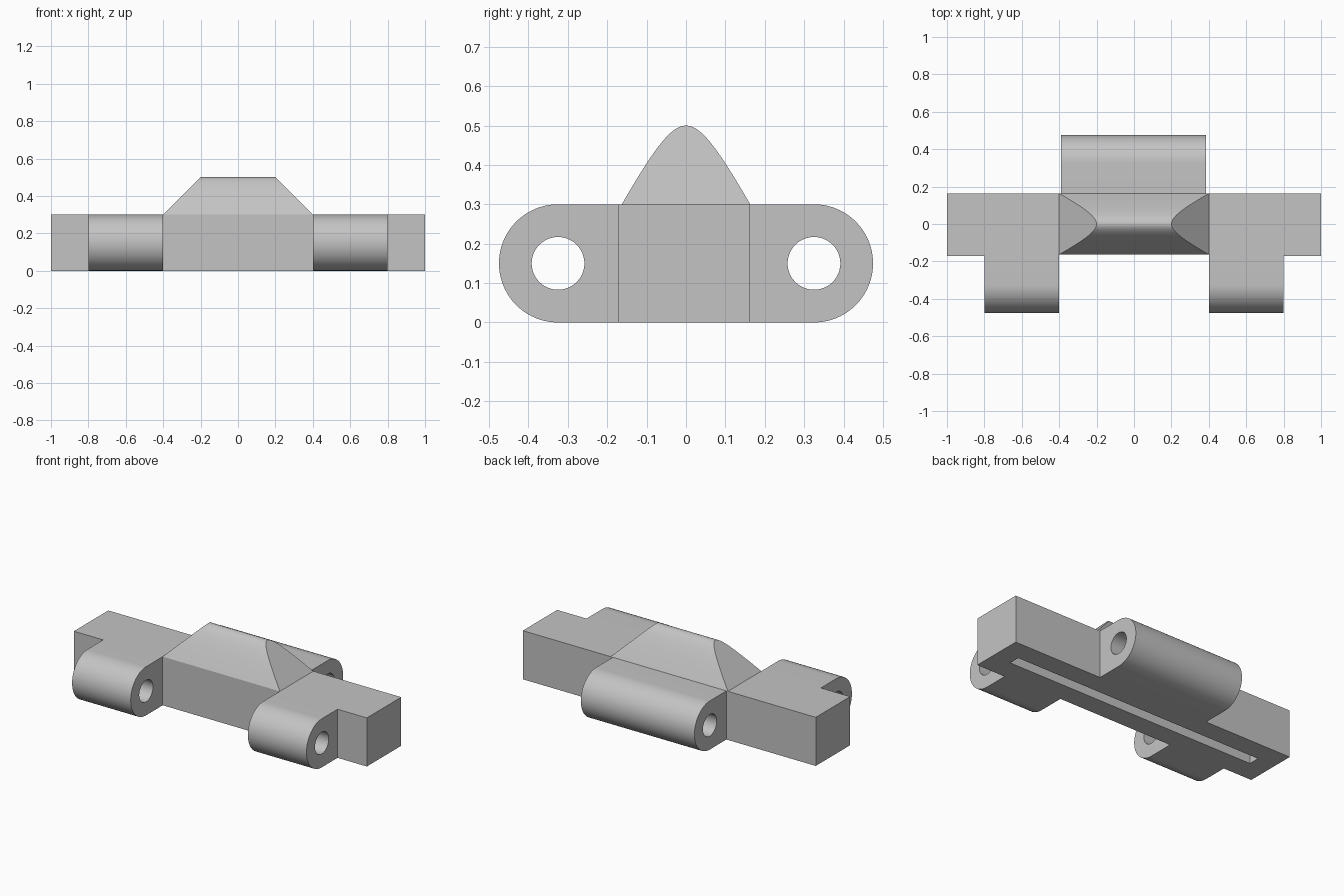
import bpy, bmesh
from math import pi, sin, cos, sqrt

if "Cube" in bpy.data.objects:
    bpy.data.objects.remove(bpy.data.objects["Cube"])

HEIGHT = 0.3
BACK = 0.163          # half depth of the bar
FRONT = 0.172         # end blocks stand slightly proud at the front
RADIUS = 0.15         # knuckle rounding
PIN_Y = 0.325
PIN_RADIUS = 0.067

grey = bpy.data.materials.new("plain grey")
grey.use_nodes = True
colour = (0.55, 0.55, 0.55, 1)
grey.diffuse_color = colour
grey.node_tree.nodes["Principled BSDF"].inputs["Base Color"].default_value = colour


def loft(name, start, end):
    """Solid between two matching outlines."""
    bm = bmesh.new()
    a = [bm.verts.new(p) for p in start]
    b = [bm.verts.new(p) for p in end]
    bm.faces.new(a)
    bm.faces.new(b)
    for i in range(len(a)):
        j = (i + 1) % len(a)
        bm.faces.new((a[i], a[j], b[j], b[i]))
    bmesh.ops.recalc_face_normals(bm, faces=bm.faces)
    mesh = bpy.data.meshes.new(name)
    bm.to_mesh(mesh)
    bm.free()
    mesh.materials.append(grey)
    obj = bpy.data.objects.new(name, mesh)
    bpy.context.collection.objects.link(obj)
    return obj


def activate(obj):
    bpy.ops.object.select_all(action='DESELECT')
    obj.select_set(True)
    bpy.context.view_layer.objects.active = obj


def cut(obj, cutter):
    mod = obj.modifiers.new("cut", 'BOOLEAN')
    mod.operation = 'DIFFERENCE'
    mod.solver = 'EXACT'
    mod.object = cutter
    activate(obj)
    bpy.ops.object.modifier_apply(modifier=mod.name)
    bpy.data.objects.remove(cutter)


def smooth(obj):
    activate(obj)
    bpy.ops.object.shade_smooth_by_angle(angle=pi / 6)


def along_x(name, profile, x0, x1):
    return loft(name, [(x0, y, z) for y, z in profile],
                [(x1, y, z) for y, z in profile])


def along_z(name, plan, z0, z1):
    return loft(name, [(x, y, z0) for x, y in plan],
                [(x, y, z1) for x, y in plan])


# Bar with a shallow front recess between the end blocks
plan = [(-1, BACK), (-1, -FRONT), (-0.4, -FRONT), (-0.4, -BACK),
        (0.4, -BACK), (0.4, -FRONT), (1, -FRONT), (1, BACK)]
bar = along_z("bar", plan, 0, HEIGHT)

# Long narrow slot in the underside
slot = [(-0.875, -0.035), (0.875, -0.035), (0.875, 0.035), (-0.875, 0.035)]
cut(bar, along_z("slot_cutter", slot, -0.1, 0.2))


# Rounded knuckles with a pin hole
def knuckle(name, side, x0, x1):
    root = BACK if side > 0 else FRONT
    n = 48
    profile = [(side * root, 0)]
    for i in range(n + 1):
        a = -pi / 2 + pi * i / n
        profile.append((side * (PIN_Y + RADIUS * cos(a)), RADIUS + RADIUS * sin(a)))
    profile.append((side * root, HEIGHT))
    obj = along_x(name, profile, x0, x1)
    hole = [(side * PIN_Y + PIN_RADIUS * cos(2 * pi * i / n),
             RADIUS + PIN_RADIUS * sin(2 * pi * i / n)) for i in range(n)]
    cut(obj, along_x("pin_cutter", hole, x0 - 0.1, x1 + 0.1))
    smooth(obj)


knuckle("right_front_knuckle", -1, -0.8, -0.4)
knuckle("left_front_knuckle", -1, 0.4, 0.8)
knuckle("back_knuckle", 1, -0.39, 0.385)

# Ridge: rounded crest easing into straight flanks, with sloped ends
STEPS = 48
crest = []
for i in range(STEPS + 1):
    y = BACK * (2 * i / STEPS - 1)
    drop = sqrt(0.14 ** 2 + (1.9 * y) ** 2) - 0.14
    crest.append((y, max(HEIGHT, 0.5 - drop)))
crest[0], crest[-1] = (-BACK, HEIGHT), (BACK, HEIGHT)
ridge = loft("ridge", [(z - 0.7, y, z) for y, z in crest],
             [(0.7 - z, y, z) for y, z in crest])
smooth(ridge)
